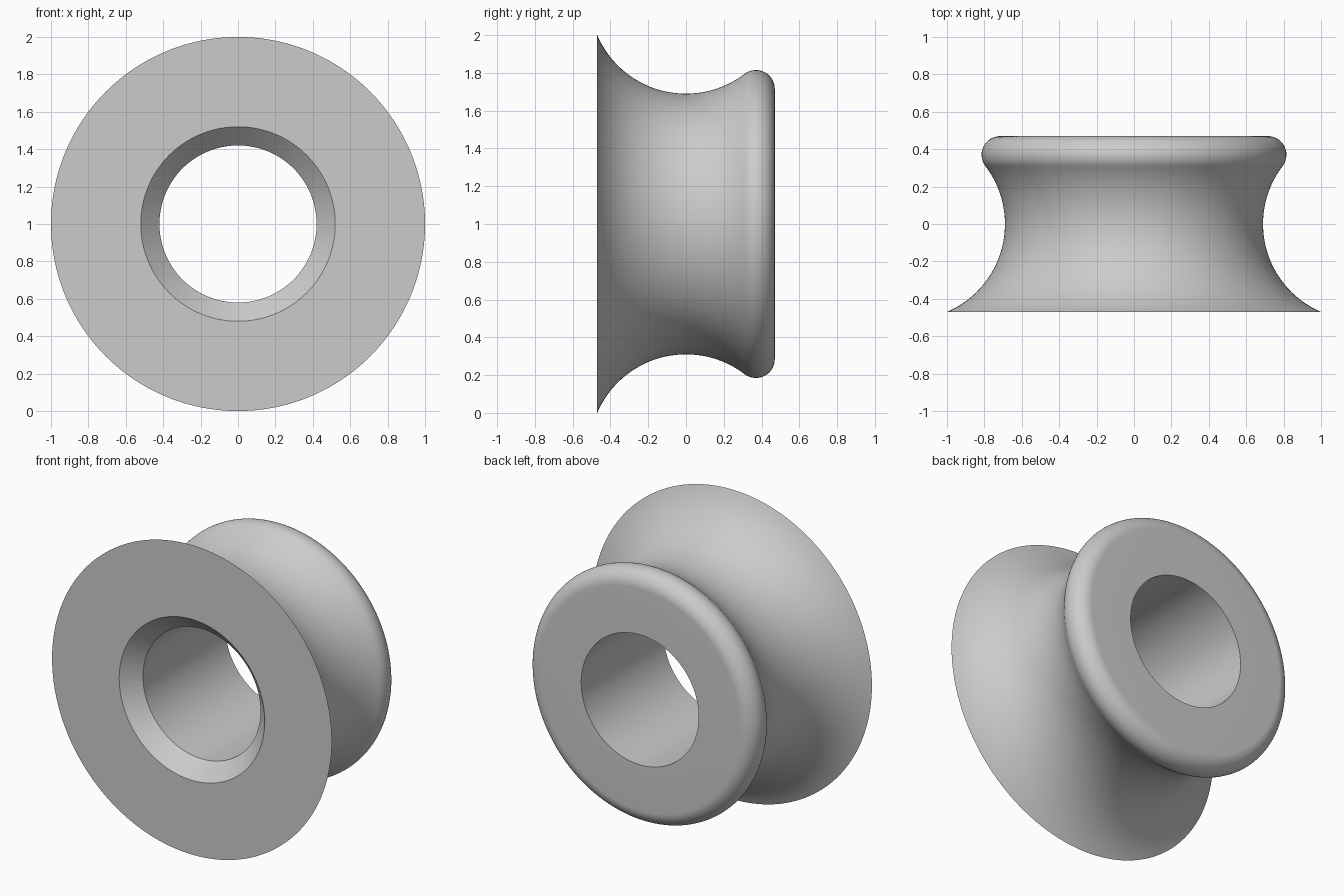
import bpy, bmesh
from math import cos, sin, pi, atan2, radians
from mathutils import Matrix, Vector

cube = bpy.data.objects.get("Cube")
if cube:
    bpy.data.objects.remove(cube, do_unlink=True)

HALF = 0.47      # half of the width along y
AXLE = Vector((0, 0, 1))


def make_material(name, rgb):
    mat = bpy.data.materials.new(name)
    mat.use_nodes = True
    mat.diffuse_color = (*rgb, 1)
    mat.node_tree.nodes["Principled BSDF"].inputs["Base Color"].default_value = (*rgb, 1)
    return mat


def arc(centre, radius, start, end, steps):
    """Points (y, r) along an arc, both ends included."""
    angles = [start + (end - start) * i / steps for i in range(steps + 1)]
    return [(centre[0] + radius * cos(a), centre[1] + radius * sin(a)) for a in angles]


def lathe(name, profile, material, segments=160):
    """Revolve a closed (y, r) profile around the axle."""
    bm = bmesh.new()
    verts = [bm.verts.new((0, y, 1 + r)) for y, r in profile]
    edges = [bm.edges.new((v, verts[i - 1])) for i, v in enumerate(verts)]
    bmesh.ops.spin(bm, geom=verts + edges, cent=AXLE, axis=(0, 1, 0),
                   angle=2 * pi, steps=segments, use_merge=True)
    bmesh.ops.remove_doubles(bm, verts=bm.verts, dist=1e-5)
    bmesh.ops.recalc_face_normals(bm, faces=bm.faces)
    mesh = bpy.data.meshes.new(name)
    bm.to_mesh(mesh)
    bm.free()
    mesh.materials.append(material)
    obj = bpy.data.objects.new(name, mesh)
    bpy.context.collection.objects.link(obj)
    bpy.ops.object.select_all(action="DESELECT")
    obj.select_set(True)
    bpy.context.view_layer.objects.active = obj
    bpy.ops.object.shade_smooth_by_angle(angle=radians(30))
    return obj


grey = make_material("grey", (0.6, 0.6, 0.6))

# Concave groove running from the sharp front flange to the rounded back lip
groove_centre, groove_radius = (0, 1.201), 0.511
lip_radius = 0.1
lip_centre = (HALF - lip_radius, 0.715)
flange_angle = atan2(1 - groove_centre[1], -HALF) + 2 * pi
join_angle = atan2(lip_centre[1] - groove_centre[1], lip_centre[0]) + 2 * pi

profile = [(-HALF, 1.0)]
profile += arc(groove_centre, groove_radius, flange_angle, join_angle, 40)[1:]
# Rounded back lip, tangent to the groove
profile += arc(lip_centre, lip_radius, join_angle - pi, 0, 20)[1:]
# Straight bore with a chamfered front mouth
profile += [(HALF, 0.42), (-HALF + 0.1, 0.42), (-HALF, 0.52)]

lathe("grooved_roller", profile, grey)
